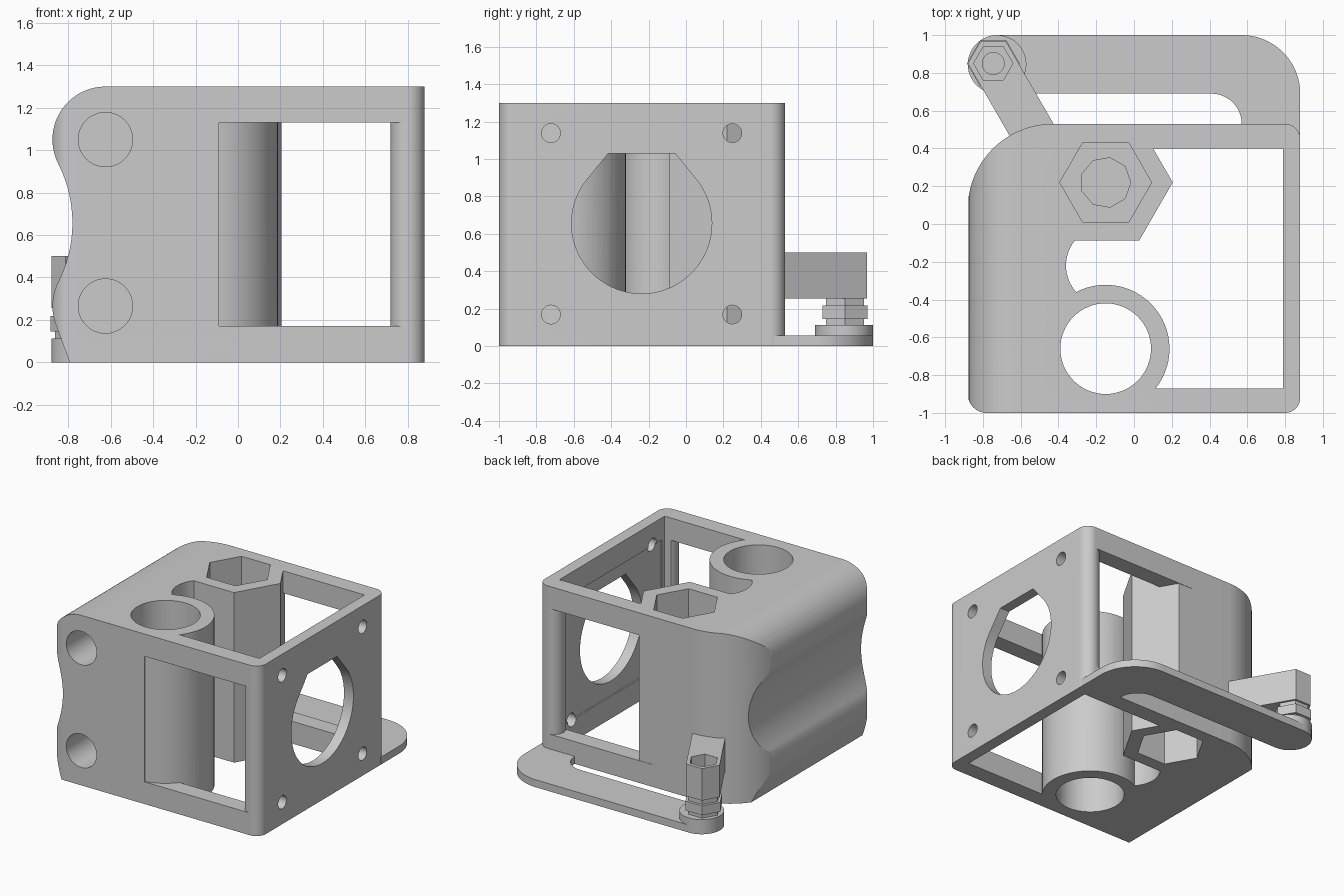
import bpy, bmesh
from math import radians, cos, sin
from mathutils import Vector

cube = bpy.data.objects.get("Cube")
if cube:
    bpy.data.objects.remove(cube, do_unlink=True)

grey = bpy.data.materials.new("plain_grey")
grey.use_nodes = True
colour = (0.6, 0.6, 0.6, 1)
grey.diffuse_color = colour
grey.node_tree.nodes["Principled BSDF"].inputs["Base Color"].default_value = colour


def arc(cx, cy, r, a, b, n=24):
    """Points on an arc from angle a to angle b, in degrees."""
    angles = [radians(a + (b - a) * i / n) for i in range(n + 1)]
    return [(cx + r * cos(t), cy + r * sin(t)) for t in angles]


def ngon(cx, cy, r, n=64):
    return arc(cx, cy, r, 0, 360, n)[:-1]


def rect(x0, y0, x1, y1):
    return [(x0, y0), (x1, y0), (x1, y1), (x0, y1)]


def prism(name, points, lo, hi, axis="z"):
    """Extrude a flat outline along one axis between lo and hi."""
    place = {"x": lambda u, v, w: (w, u, v),
             "y": lambda u, v, w: (u, w, v),
             "z": lambda u, v, w: (u, v, w)}[axis]
    bm = bmesh.new()
    low = bm.faces.new([bm.verts.new(place(u, v, lo)) for u, v in points])
    out = bmesh.ops.extrude_face_region(bm, geom=[low])
    moved = [g for g in out["geom"] if isinstance(g, bmesh.types.BMVert)]
    bmesh.ops.translate(bm, verts=moved, vec=Vector(place(0, 0, hi - lo)))
    bmesh.ops.recalc_face_normals(bm, faces=bm.faces)
    mesh = bpy.data.meshes.new(name)
    bm.to_mesh(mesh)
    bm.free()
    mesh.materials.append(grey)
    obj = bpy.data.objects.new(name, mesh)
    bpy.context.collection.objects.link(obj)
    return obj


def activate(obj):
    bpy.ops.object.select_all(action="DESELECT")
    obj.select_set(True)
    bpy.context.view_layer.objects.active = obj


def combine(obj, operation, *others):
    """Apply a boolean with each helper, then remove the helper."""
    activate(obj)
    for other in others:
        mod = obj.modifiers.new("boolean", "BOOLEAN")
        mod.operation = operation
        mod.solver = "EXACT"
        mod.object = other
        bpy.ops.object.modifier_apply(modifier=mod.name)
        bpy.data.objects.remove(other, do_unlink=True)
    return obj


H = 1.30                      # body height
ROD = (-0.15, -0.66)          # vertical rod tube centre
NUT = (-0.15, 0.22)           # hexagonal column centre
PIVOT = (-0.745, 0.85)        # small adjuster centre


def keepers():
    return (prism("keep_tube", ngon(*ROD, 0.338), -1, 3),
            prism("keep_column", ngon(*NUT, 0.355, 6), -1, 3))


# Body: plan outline crossed with the lobed side profile
plan = (arc(-0.78, -0.90, 0.10, 180, 270) + arc(0.80, -0.92, 0.08, 270, 360)
        + arc(0.80, 0.45, 0.08, 0, 90) + arc(-0.43, 0.08, 0.45, 90, 180, 40))
body = prism("carriage_body", plan, 0, H)
profile = ([(-0.794, -0.0), (-0.794, -0.1), (1, -0.1), (1, H)]
           + arc(-0.625, 1.05, 0.25, 90, 207, 36)
           + arc(-1.395, 0.6575, 0.614, 26, -26)
           + arc(-0.625, 0.265, 0.25, 153, 200, 16))
combine(body, "INTERSECT", prism("side_profile", profile, -2, 2, "y"))

# Front and back windows, leaving tube, column and rounded corner posts
window = prism("window_cutter", rect(-0.09, 0.17, 0.80, 1.13), -1.2, 0.7, "y")
posts = [prism("keep_post", ngon(0.80, y, 0.08), -1, 3) for y in (-0.92, 0.45)]
combine(window, "DIFFERENCE", *keepers(), *posts)
combine(body, "DIFFERENCE", window)

# Vertical cavity with a round pocket between tube and column
cavity = prism("cavity_cutter", rect(-0.15, -0.87, 0.79, 0.40), -0.3, 1.6)
combine(cavity, "UNION", prism("pocket", ngon(-0.15, -0.22, 0.21), -0.4, 1.7))
combine(cavity, "DIFFERENCE", *keepers())
combine(body, "DIFFERENCE", cavity)

# Rod bore, nut traps and blind cross bores
combine(body, "DIFFERENCE",
        prism("rod_bore", ngon(*ROD, 0.24), -0.5, 2),
        prism("top_nut_trap", ngon(*NUT, 0.243, 6), 0.85, 2),
        prism("screw_hole", ngon(*NUT, 0.133, 9), 0.45, 1),
        prism("bottom_nut_trap", ngon(*NUT, 0.243, 6), -0.5, 0.43),
        *[prism("cross_bore", ngon(-0.625, z, 0.128), -1.5, 0.3, "y")
          for z in (0.265, 1.05)])

# Motor plate: flat-topped teardrop opening and four screw holes
tip = 0.178
opening = ([(-0.237 - tip, 1.03)] + arc(-0.237, 0.655, 0.375, 140, 400, 60)
           + [(-0.237 + tip, 1.03)])
combine(body, "DIFFERENCE", prism("motor_opening", opening, 0.7, 1.1, "x"),
        *[prism("motor_screw_hole", ngon(y, z, 0.05, 32), 0.7, 1.1, "x")
          for y in (-0.722, 0.248) for z in (0.168, 1.138)])

# Thin flexible arm at the base
arm = ([(0.57, 0.47), (0.88, 0.47)] + arc(0.57, 0.69, 0.31, 0, 90)
       + arc(-0.725, 0.845, 0.155, 90, 270) + arc(0.41, 0.53, 0.16, 90, 0))
arm_plate = prism("flexible_arm", arm, 0, 0.057)
arm_boss = prism("arm_boss", ngon(-0.725, 0.845, 0.155), 0.05, 0.112)

# Adjuster bracket: slanted bar ending in a hexagon, with nut trap
along, across = Vector((0.5, -0.866)), Vector((0.866, 0.5))
hub = Vector(PIVOT)
bar = [hub + across * s * 0.1165 + along * t
       for s, t in ((-1, 0), (-1, 0.45), (1, 0.45), (1, 0))]
bracket = prism("adjuster_bracket", bar, 0.255, 0.50)
combine(bracket, "UNION", prism("bracket_end", ngon(*PIVOT, 0.135, 6), 0.255, 0.50))
combine(bracket, "DIFFERENCE",
        prism("small_nut_trap", ngon(*PIVOT, 0.104, 6), 0.40, 0.7),
        prism("small_screw_hole", ngon(*PIVOT, 0.058, 32), 0.1, 0.6))

# Stepped nut stack between the arm and the bracket
parts = [body, arm_plate, arm_boss, bracket]
for name, r, lo, hi in (("lower_nut", 0.117, 0.105, 0.145),
                        ("adjuster_nut", 0.14, 0.145, 0.217),
                        ("upper_nut", 0.117, 0.217, 0.257)):
    nut = prism(name, ngon(*PIVOT, r, 6), lo, hi)
    parts.append(combine(nut, "DIFFERENCE",
                         prism("nut_hole", ngon(*PIVOT, 0.058, 32), 0, 1)))

for obj in parts:
    activate(obj)
    bpy.ops.object.shade_smooth_by_angle(angle=radians(25))
